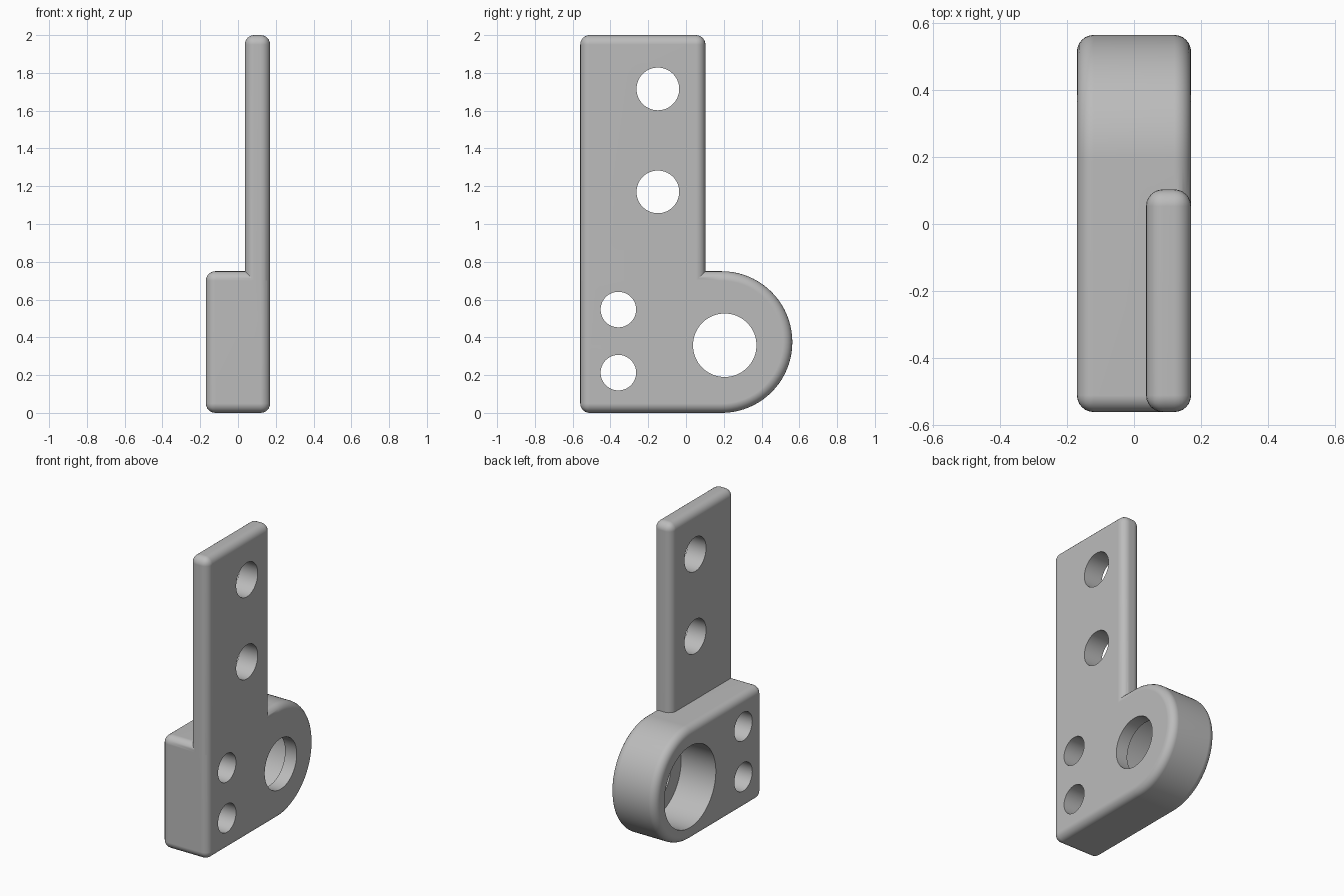
import bpy, bmesh, math

cube = bpy.data.objects.get("Cube")
if cube:
    bpy.data.objects.remove(cube, do_unlink=True)

grey = bpy.data.materials.new("plain grey")
grey.use_nodes = True
COLOUR = (0.5, 0.5, 0.5, 1)
grey.diffuse_color = COLOUR
grey.node_tree.nodes["Principled BSDF"].inputs["Base Color"].default_value = COLOUR

FILLET = 0.05
RIGHT, LEFT = -0.17, 0.17   # outer faces along x


def prism(name, outline, x0, x1):
    """Extrude a (y, z) outline from x0 to x1."""
    bm = bmesh.new()
    face = bm.faces.new([bm.verts.new((x0, y, z)) for y, z in outline])
    new = bmesh.ops.extrude_face_region(bm, geom=[face])["geom"]
    verts = [g for g in new if isinstance(g, bmesh.types.BMVert)]
    bmesh.ops.translate(bm, verts=verts, vec=(x1 - x0, 0, 0))
    bmesh.ops.recalc_face_normals(bm, faces=bm.faces[:])
    mesh = bpy.data.meshes.new(name)
    bm.to_mesh(mesh)
    bm.free()
    mesh.materials.append(grey)
    obj = bpy.data.objects.new(name, mesh)
    bpy.context.collection.objects.link(obj)
    return obj


def arc(y, z, r, start, end, n):
    angles = [start + (end - start) * i / n for i in range(n + 1)]
    return [(y + r * math.cos(a), z + r * math.sin(a)) for a in angles]


def round_edges(obj):
    mod = obj.modifiers.new("rounding", "BEVEL")
    mod.width = FILLET
    mod.segments = 6
    mod.limit_method = "ANGLE"
    mod.angle_limit = math.radians(30)


def combine(obj, other, operation):
    mod = obj.modifiers.new(other.name, "BOOLEAN")
    mod.operation = operation
    mod.solver = "EXACT"
    mod.object = other
    other.hide_render = True
    other.hide_set(True)


def hole(name, y, z, r, x0=-0.4, x1=0.4):
    ring = arc(y, z, r, 0, math.tau, 64)[:-1]
    combine(bracket, prism(name, ring, x0, x1), "DIFFERENCE")


# Thick base block with a half-round end
bracket = prism("bracket", [(-0.56, 0.75), (-0.56, 0)]
                + arc(0.188, 0.375, 0.375, -math.pi / 2, math.pi / 2, 40), RIGHT, LEFT)
round_edges(bracket)

# Upright plate, flush with the block's left and front faces
plate = prism("upright_plate", [(-0.56, 0.3), (0.103, 0.3), (0.103, 2), (-0.56, 2)], 0.036, LEFT)
round_edges(plate)
combine(bracket, plate, "UNION")

# Bolt holes in the plate and the block
for i, z in enumerate((1.17, 1.715)):
    hole(f"plate_hole_{i}", -0.149, z, 0.113)
for i, z in enumerate((0.213, 0.547)):
    hole(f"block_hole_{i}", -0.358, z, 0.094)

# Large bore with a wider recess on the right side
hole("large_bore", 0.205, 0.358, 0.168)
hole("bore_recess", 0.2, 0.36, 0.27, -0.4, 0.085)

# Bake the modifiers and remove the helper shapes
depsgraph = bpy.context.evaluated_depsgraph_get()
baked = bpy.data.meshes.new_from_object(bracket.evaluated_get(depsgraph))
helpers = [m.object for m in bracket.modifiers if m.type == "BOOLEAN"]
bracket.modifiers.clear()
bracket.data = baked
for helper in helpers:
    bpy.data.objects.remove(helper, do_unlink=True)

# Smooth rounded surfaces, crisp hole rims
bpy.ops.object.select_all(action="DESELECT")
bracket.select_set(True)
bpy.context.view_layer.objects.active = bracket
bpy.ops.object.shade_smooth_by_angle(angle=math.radians(30))
normals = bracket.modifiers.new("flat face normals", "WEIGHTED_NORMAL")
normals.keep_sharp = True
